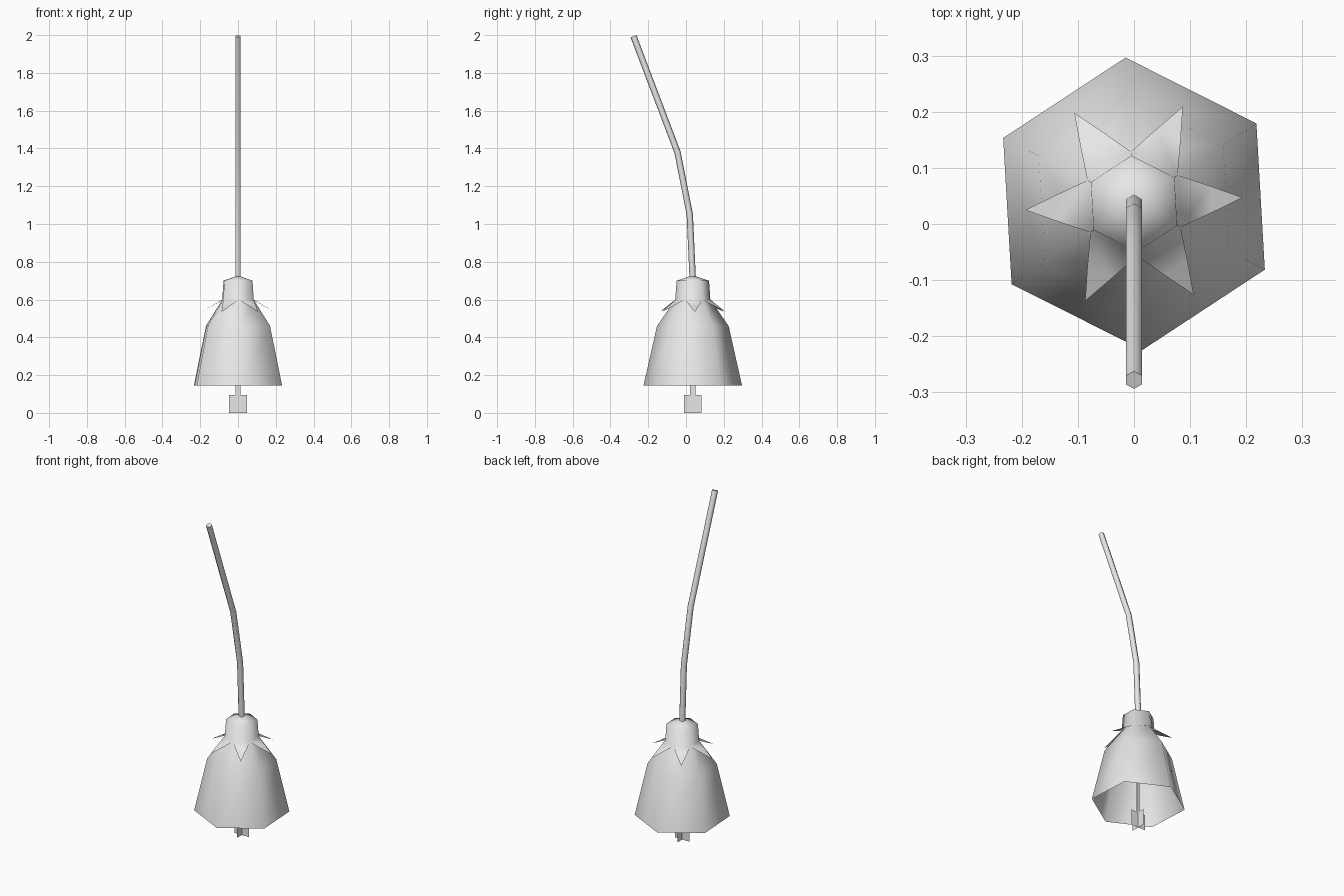
import bpy, bmesh, math
from mathutils import Vector

if "Cube" in bpy.data.objects:
    bpy.data.objects.remove(bpy.data.objects["Cube"])

SIDES = 6
TURN = math.radians(93.3)
CENTRE = Vector((0, 0.036, 0))

grey = bpy.data.materials.new("plain grey")
grey.use_nodes = True
colour = (0.8, 0.8, 0.8, 1)
grey.diffuse_color = colour
grey.node_tree.nodes["Principled BSDF"].inputs["Base Color"].default_value = colour


def polar(r, angle, z):
    return CENTRE + Vector((r * math.cos(angle), r * math.sin(angle), z))


def finish(name, bm, limit=None):
    mesh = bpy.data.meshes.new(name)
    bm.to_mesh(mesh)
    bm.free()
    mesh.materials.append(grey)
    obj = bpy.data.objects.new(name, mesh)
    bpy.context.collection.objects.link(obj)
    if limit:
        bpy.ops.object.select_all(action='DESELECT')
        obj.select_set(True)
        bpy.context.view_layer.objects.active = obj
        bpy.ops.object.shade_smooth_by_angle(angle=math.radians(limit))
    return obj


def skin(bm, rings):
    # Bridge successive rings, listed from the bottom up
    for low, high in zip(rings, rings[1:]):
        n = len(low)
        for i in range(n):
            j = (i + 1) % n
            bm.faces.new((low[i], low[j], high[j], high[i]))


def lathe(bm, profile):
    rings = [[bm.verts.new(polar(r, TURN + math.tau * i / SIDES, z))
              for i in range(SIDES)] for r, z in profile]
    skin(bm, rings)
    return rings


# Open bell of petals
bm = bmesh.new()
lathe(bm, [(0.261, 0.146), (0.19, 0.46), (0.093, 0.6)])
finish("petal_bell", bm, 70)

# Cap above the bell, with a pointed sepal on each lower edge
bm = bmesh.new()
rings = lathe(bm, [(0.093, 0.6), (0.086, 0.7), (0.018, 0.722)])
bm.faces.new(rings[-1])
for i in range(SIDES):
    a, b = rings[0][i], rings[0][(i + 1) % SIDES]
    angle = TURN + math.tau * (i + 0.5) / SIDES
    side = Vector((-math.sin(angle), math.cos(angle), 0)) * 0.024
    middle = polar(0.137, angle, 0.567)
    c, d = bm.verts.new(middle - side), bm.verts.new(middle + side)
    tip = bm.verts.new(polar(0.194, angle, 0.535))
    bm.faces.new((a, c, d, b))
    bm.faces.new((c, tip, d))
finish("sepal_cap", bm, 70)

# Bent stem
path = [Vector(p) for p in ((0, 0.036, 0.7), (0, 0.02, 1.05),
                            (0, -0.045, 1.38), (0, -0.278, 1.994))]
bm = bmesh.new()
rings = []
for i, p in enumerate(path):
    before = (p - path[max(i - 1, 0)]).normalized()
    after = (path[min(i + 1, len(path) - 1)] - p).normalized()
    along = (before + after).normalized()
    across = Vector((1, 0, 0))
    up = along.cross(across)
    rings.append([bm.verts.new(p + 0.0168 * (across * math.cos(t) + up * math.sin(t)))
                  for t in (math.tau * (k + 0.5) / SIDES for k in range(SIDES))])
skin(bm, rings)
bm.faces.new(rings[-1])
finish("stem", bm, 70)

# Pistil of two crossed flat blades, wide at the tip
outline = [(0.047, 0), (0.047, 0.096), (0.014, 0.096), (0.014, 0.6)]
outline += [(-x, z) for x, z in reversed(outline)]
bm = bmesh.new()
for direction in (Vector((1, 0, 0)), Vector((0, 1, 0))):
    bm.faces.new([bm.verts.new(CENTRE + direction * x + Vector((0, 0, z)))
                  for x, z in outline])
finish("pistil", bm)
